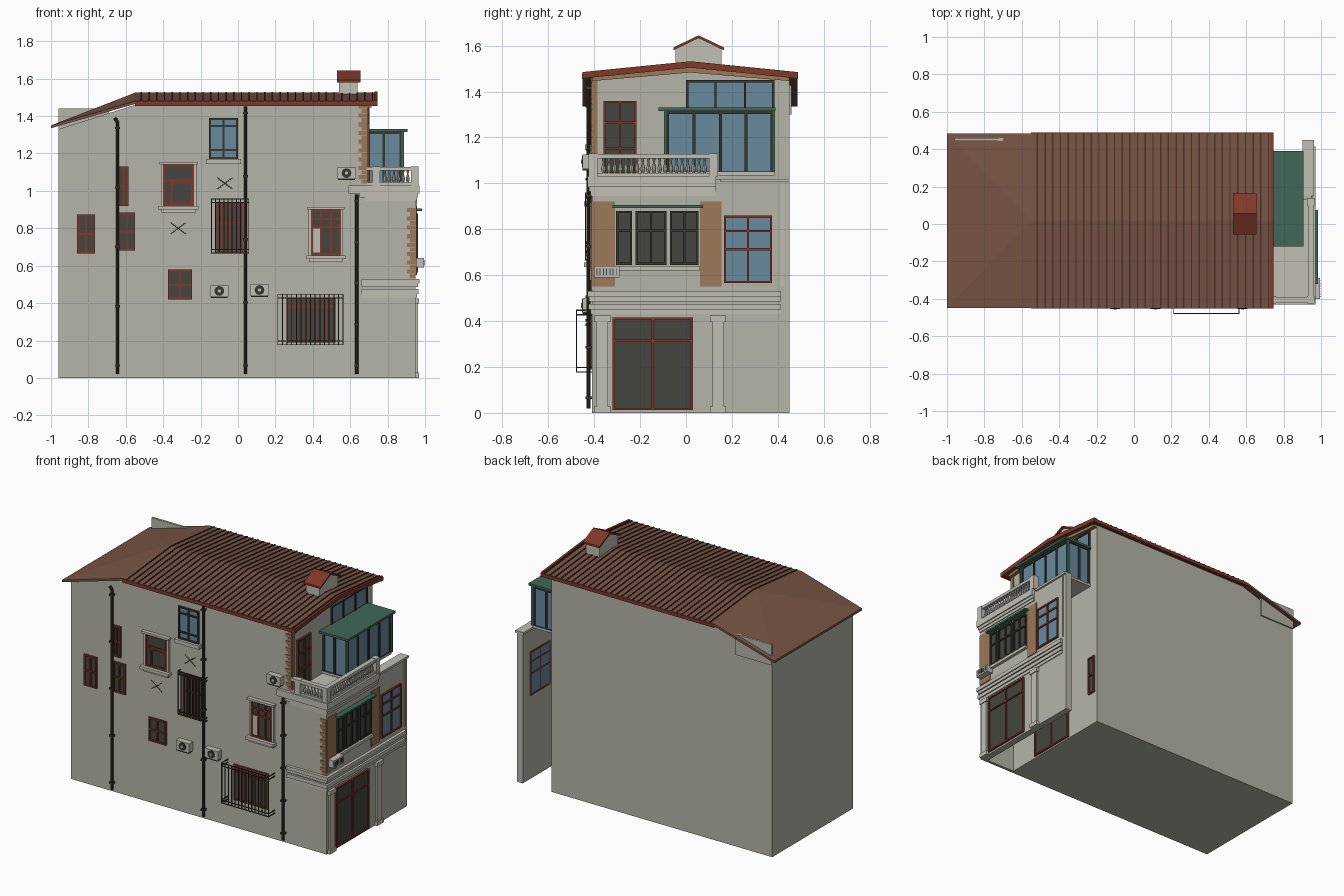
import bpy, bmesh
from mathutils import Vector, Matrix

if "Cube" in bpy.data.objects:
    bpy.data.objects.remove(bpy.data.objects["Cube"], do_unlink=True)

def material(name, *srgb):
    lin = [((c + 0.055) / 1.055) ** 2.4 for c in srgb] + [1]
    m = bpy.data.materials.new(name)
    m.diffuse_color = lin
    m.use_nodes = True
    m.node_tree.nodes["Principled BSDF"].inputs["Base Color"].default_value = lin
    return m

WALL = material("wall plaster", .71, .71, .66)
TRIM = material("pale stone", .76, .75, .71)
ROOF = material("roof brown", .47, .33, .27)
SEAM = material("roof seam", .28, .19, .16)
RED = material("red timber", .50, .22, .16)
DARK = material("dark glass", .27, .27, .25)
BLUE = material("blue glass", .41, .54, .61)
TAN = material("tan brick", .61, .47, .34)
IRON = material("dark iron", .21, .21, .19)
GREEN = material("green sheet", .25, .41, .34)
FRONT, FACADE = -.41, .95   # long side wall (y), street side wall (x)

def finish(name, bm, mat):
    bmesh.ops.recalc_face_normals(bm, faces=bm.faces[:])
    mesh = bpy.data.meshes.new(name)
    bm.to_mesh(mesh)
    bm.free()
    mesh.materials.append(mat)
    bpy.context.collection.objects.link(bpy.data.objects.new(name, mesh))

# One object from boxes (x0, x1, y0, y1, z0, z1)
def boxes(name, mat, *items):
    bm = bmesh.new()
    for x0, x1, y0, y1, z0, z1 in items:
        mid = Vector((x0 + x1, y0 + y1, z0 + z1)) / 2
        size = Matrix.Diagonal((x1 - x0, y1 - y0, z1 - z0, 1))
        bmesh.ops.create_cube(bm, size=1, matrix=Matrix.Translation(mid) @ size)
    finish(name, bm, mat)

# Flat outline extruded along a vector
def prism(name, mat, points, shift):
    bm = bmesh.new()
    near = [bm.verts.new(p) for p in points]
    far = [bm.verts.new(Vector(p) + Vector(shift)) for p in points]
    bm.faces.new(near)
    bm.faces.new(far[::-1])
    for i in range(len(near)):
        bm.faces.new((near[i - 1], near[i], far[i], far[i - 1]))
    finish(name, bm, mat)

def gable(name, mat, x0, x1, y0, ym, y1, eave, ridge, thick):
    pts = [(y0, eave), (ym, ridge), (y1, eave), (y1, eave - thick), (ym, ridge - thick), (y0, eave - thick)]
    prism(name, mat, [(x0, y, z) for y, z in pts], (x1 - x0, 0, 0))

# Box extents on the two detailed walls, from "back" to "out" off the surface
def front(u0, u1, z0, z1, back, out):
    return (u0, u1, FRONT - out, FRONT - back, z0, z1)

def street(u0, u1, z0, z1, back, out, x=FACADE):
    return (x + back, x + out, u0, u1, z0, z1)

# Pane, border, mullions and cross bars
def window(name, place, u0, u1, z0, z1, glass=DARK, frame=RED, cols=2, bars=(.5,), depth=0, **kw):
    w = .01
    boxes(name + "_glass", glass, place(u0, u1, z0, z1, -depth, .004, **kw))
    parts = [(u0, u0 + w, z0, z1), (u1 - w, u1, z0, z1), (u0, u1, z0, z0 + w), (u0, u1, z1 - w, z1)]
    for u in [u0 + (u1 - u0) * i / cols for i in range(1, cols)]:
        parts.append((u - w / 2, u + w / 2, z0, z1))
    for z in [z0 + (z1 - z0) * b for b in bars]:
        parts.append((u0, u1, z - w / 2, z + w / 2))
    boxes(name + "_frame", frame, *[place(*p, -depth - .002 * (depth > 0), .012, **kw) for p in parts])

def surround(name, u0, u1, z0, z1):
    boxes(name, TRIM, front(u0 - .02, u1 + .02, z1, z1 + .015, 0, .025),
          front(u0 - .025, u1 + .025, z0 - .02, z0, 0, .035), front(u0 - .01, u1 + .01, z0 - .035, z0 - .02, 0, .02),
          front(u0 - .012, u0, z0, z1, 0, .012), front(u1, u1 + .012, z0, z1, 0, .012))

def cage(name, u0, u1, z0, z1, out, n):
    t = .005
    uprights = [u0 + (u1 - u0 - t) * i / n for i in range(n + 1)]
    bars = [front(u, u + t, z0, z1, out - t, out) for u in uprights]
    for z in (z0, z0 + .02, z1 - .02, z1):
        bars.append(front(u0, u1, z, z + t, out - t, out))
        bars += [front(u, u + t, z, z + t, 0, out) for u in (u0, u1 - t)]
    boxes(name, IRON, *bars)

def cylinder(name, mat, radius, a, b, sides=10):
    a, b = Vector(a), Vector(b)
    bm = bmesh.new()
    place = Matrix.Translation((a + b) / 2) @ (b - a).to_track_quat('Z', 'Y').to_matrix().to_4x4()
    bmesh.ops.create_cone(bm, cap_ends=True, segments=sides, radius1=radius, radius2=radius,
                          depth=(b - a).length, matrix=place)
    finish(name, bm, mat)

def lathe_row(name, mat, spots, profile):
    bm = bmesh.new()
    for x, y in spots:
        for (r0, z0), (r1, z1) in zip(profile, profile[1:]):
            bmesh.ops.create_cone(bm, segments=8, radius1=r0, radius2=r1, depth=z1 - z0,
                                  matrix=Matrix.Translation((x, y, (z0 + z1) / 2)))
    finish(name, bm, mat)

# Main body, and the thin walls around the street-side gap
outline = [(-.96, 0), (.69, 0), (.69, 1.46), (-.55, 1.46), (-.96, 1.33)]
prism("main_body", WALL, [(x, FRONT, z) for x, z in outline], (0, .86, 0))
gable("gable_wall", WALL, -.55, .69, FRONT, .02, .45, 1.47, 1.505, .045)
boxes("side_wall", WALL, (.69, FACADE, FRONT, -.39, 0, .97))
boxes("street_wall", WALL, (.905, FACADE, FRONT, .45, 0, 1.02))
boxes("street_wall_border", TRIM, street(.415, .425, .55, 1.0, 0, .006), street(.15, .45, 1.005, 1.02, -.05, .012))
boxes("rear_parapet", WALL, (-.96, -.69, .445, .46, 1.3, 1.44))
# Roof
Y0, YM, Y1 = -.45, .02, .485
gable("roof", ROOF, -.55, .735, Y0, YM, Y1, 1.48, 1.525, .02)
for x in [-.52 + i * .0412 for i in range(31)]:
    gable("roof_seam", SEAM, x, x + .007, Y0, YM, Y1, 1.485, 1.53, .008)
gable("roof_verge", RED, .73, .745, Y0 - .002, YM, Y1 + .002, 1.485, 1.532, .028)
gable("verge_board", TAN, .69, .715, FRONT, YM, .45, 1.468, 1.505, .022)
for name, y in (("front_eave_board", Y0 - .003), ("rear_eave_board", Y1 - .015)):
    boxes(name, RED, (-.55, .745, y, y + .018, 1.455, 1.478))
eave0, ridge, eave1 = (-.55, Y0, 1.48), (-.55, YM, 1.525), (-.55, Y1, 1.48)
low0, low1 = (-1, Y0, 1.35), (-1, Y1, 1.35)
for tri in ((eave0, ridge, low0), (ridge, low1, low0), (ridge, eave1, low1)):
    prism("sloped_roof_end", ROOF, tri, (0, 0, -.015))
# Chimney
outline = [(-.045, 1.48), (.155, 1.48), (.155, 1.59), (.055, 1.632), (-.045, 1.59)]
prism("chimney", TRIM, [(.54, y, z) for y, z in outline], (.1, 0, 0))
gable("chimney_cap", RED, .53, .655, -.055, .055, .165, 1.592, 1.645, .012)
# Windows of the long side
window("far_left_window", front, -.86, -.765, .665, .875)
window("lower_left_window", front, -.64, -.55, .68, .885)
window("upper_left_window", front, -.64, -.585, .92, 1.13)
window("shuttered_window", front, -.40, -.235, .92, 1.14, bars=(.62,), cols=1)
window("shuttered_window_leaf", front, -.36, -.24, .925, 1.05, cols=1, bars=())
surround("shuttered_window_trim", -.40, -.235, .92, 1.14)
window("blue_window", front, -.155, 0, 1.17, 1.39, BLUE, IRON, 2, (.22, .8))
boxes("blue_window_sill", TRIM, front(-.17, .015, 1.145, 1.17, 0, .03))
window("barred_window", front, -.12, .03, .665, .94, cols=4, bars=(.6,))
cage("barred_window_cage", -.145, .06, .665, .955, .03, 9)
window("right_window", front, .39, .55, .655, .90, cols=3, bars=(.62, .8))
boxes("right_window_curtain", TRIM, front(.40, .445, .67, .80, 0, .008))
surround("right_window_trim", .39, .55, .655, .90)
window("low_window", front, -.375, -.245, .42, .58)
window("grated_window", front, .26, .52, .19, .43, cols=5, bars=(.8,))
cage("grated_window_cage", .21, .565, .175, .445, .07, 14)
# Crossed panels
for cx, cz, s in [(cx, cz, s) for cx, cz in ((-.07, 1.04), (-.32, .80)) for s in (-.03, .03)]:
    cylinder("panel_cross", IRON, .002, (cx - .04, FRONT - .003, cz - s), (cx + .04, FRONT - .003, cz + s), 6)
# Drain pipes with brackets
for x, top in ((-.645, 1.37), (.04, 1.45), (.635, .98)):
    cylinder("drain_pipe", IRON, .009, (x, -.425, .02), (x, -.425, top))
    heights = [.06 + (top - .1) * i / 4 for i in range(5)]
    boxes("pipe_brackets", IRON, *[front(x - .013, x + .013, z, z + .012, 0, .028) for z in heights])
cylinder("pipe_elbow", IRON, .009, (-.645, -.425, 1.37), (-.66, -.425, 1.39))
# Air conditioners
for x, z in ((-.10, .465), (.115, .47), (.58, 1.095)):
    boxes("air_conditioner", TRIM, front(x - .05, x + .05, z - .03, z + .03, 0, .04))
    cylinder("fan", IRON, .026, (x, FRONT - .03, z), (x, FRONT - .044, z), 16)
    cylinder("fan_hub", TRIM, .009, (x, FRONT - .03, z), (x, FRONT - .047, z))
    boxes("unit_bracket", IRON, front(x - .045, x + .045, z - .038, z - .03, 0, .04))
boxes("street_air_conditioner", TRIM, street(-.40, -.29, .59, .64, 0, .045))
slats = [-.39 + i * .014 for i in range(7)]
boxes("street_unit_grille", IRON, *[street(y, y + .004, .6, .63, .04, .048) for y in slats])
# Mouldings around the street-side storeys
for z0, z1, out in ((.43, .45, .006), (.45, .475, .014), (.485, .505, .012), (.505, .53, .02)):
    boxes("middle_moulding", TRIM, street(FRONT - out, .415, z0, z1, 0, out), front(.66, FACADE, z0, z1, 0, out))
for z0, z1, out, x in ((.945, .965, .006, .68), (.965, .985, .012, .65), (.985, 1.03, .02, .59)):
    boxes("balcony_cornice", TRIM, street(FRONT - out, .13, z0, z1, 0, out), front(x, FACADE, z0, z1, 0, out))
boxes("balcony_floor", TRIM, (.69, .96, FRONT, .13, .97, 1.03))
# Balustrade
X1, YF, YB = .945, -.405, .12
for z0, z1, w in ((1.03, 1.045, .012), (1.108, 1.128, .016)):
    boxes("balustrade_rail", TRIM, (X1 - w, X1 + w, YF - w, YB, z0, z1), (.69, X1 - w, YF - w, YF + w, z0, z1))
corners = [(X1, YF), (X1, YB), (.74, YF)]
boxes("balustrade_posts", TRIM, *[(x - .02, x + .02, y - .02, y + .02, 1.03, 1.13) for x, y in corners])
spots = [(X1, YF + .045 + i * .0245) for i in range(19)] + [(.785 + i * .0245, YF) for i in range(6)]
lathe_row("balusters", TRIM, spots, [(.006, 1.045), (.01, 1.06), (.009, 1.07), (.004, 1.09), (.007, 1.108)])
# Street storeys: door, pilasters, brick panels, windows
window("entrance_door", street, -.32, .03, .012, .415, bars=(.75,), depth=.05)
for y in (-.365, .14):
    boxes("pilaster", TRIM, street(y - .025, y + .025, 0, .42, 0, .012),
          *[street(y - .035, y + .035, z, z + .028, 0, .018) for z in (0, .397)])
boxes("brick_panels", TAN, street(FRONT - .004, -.31, .55, .92, 0, .005), street(.06, .155, .55, .92, 0, .005))
for u0, u1, cols in ((-.305, -.235, 1), (-.22, -.085, 2), (-.07, .055, 2)):
    window("street_window", street, u0, u1, .645, .88, frame=IRON, cols=cols, bars=(.63,))
boxes("street_window_sill", TRIM, street(-.31, .06, .62, .64, 0, .02))
boxes("window_awning", GREEN, street(-.32, .075, .892, .905, 0, .035))
window("tall_blue_window", street, .165, .375, .565, .86, BLUE, bars=(.5, .77), depth=.05)
# Toothed brick corners on the long side
for name, x, z, n in (("lower_quoins", FACADE, .535, 16), ("upper_quoins", .69, 1.04, 18)):
    rows = [(x - .03 - .016 * (i % 2), z + i * .0235) for i in range(n)]
    boxes(name, TAN, *[front(u, x, v, v + .022, 0, .005) for u, v in rows])
boxes("upper_corner_strip", TAN, street(FRONT, -.385, 1.04, 1.46, 0, .006, .69))
# Upper end wall and glazed bay
window("balcony_door", street, -.36, -.215, 1.04, 1.36, bars=(.35, .7), x=.69)
window("upper_blue_window", street, 0, .385, 1.32, 1.45, BLUE, IRON, 3, (), x=.69)
boxes("bay_glass", BLUE, (.69, .87, -.08, .375, 1.05, 1.31))
boxes("bay_floor", TRIM, (.69, .88, -.09, .385, 1.035, 1.05))
posts = [(x, y) for x in (.70, .78, .87) for y in (-.08, .375)] + [(.87, .035), (.87, .15), (.87, .262)]
boxes("bay_frame", IRON, *[(x - .007, x + .007, y - .007, y + .007, 1.04, 1.315) for x, y in posts],
      *[(.69, .878, -.088, .383, z, z + .012) for z in (1.04, 1.303)])
boxes("bay_roof", GREEN, (.69, .905, -.12, .39, 1.315, 1.33))
boxes("bay_corner_posts", GREEN, *[(.875, .888, y, y + .012, 1.05, 1.32) for y in (-.095, .375)])
# Inner openings behind the street wall
window("inner_door", street, -.17, .17, .01, .42, x=.69)
window("inner_side_window", street, .37, .43, .23, .5, cols=1, x=.69)
